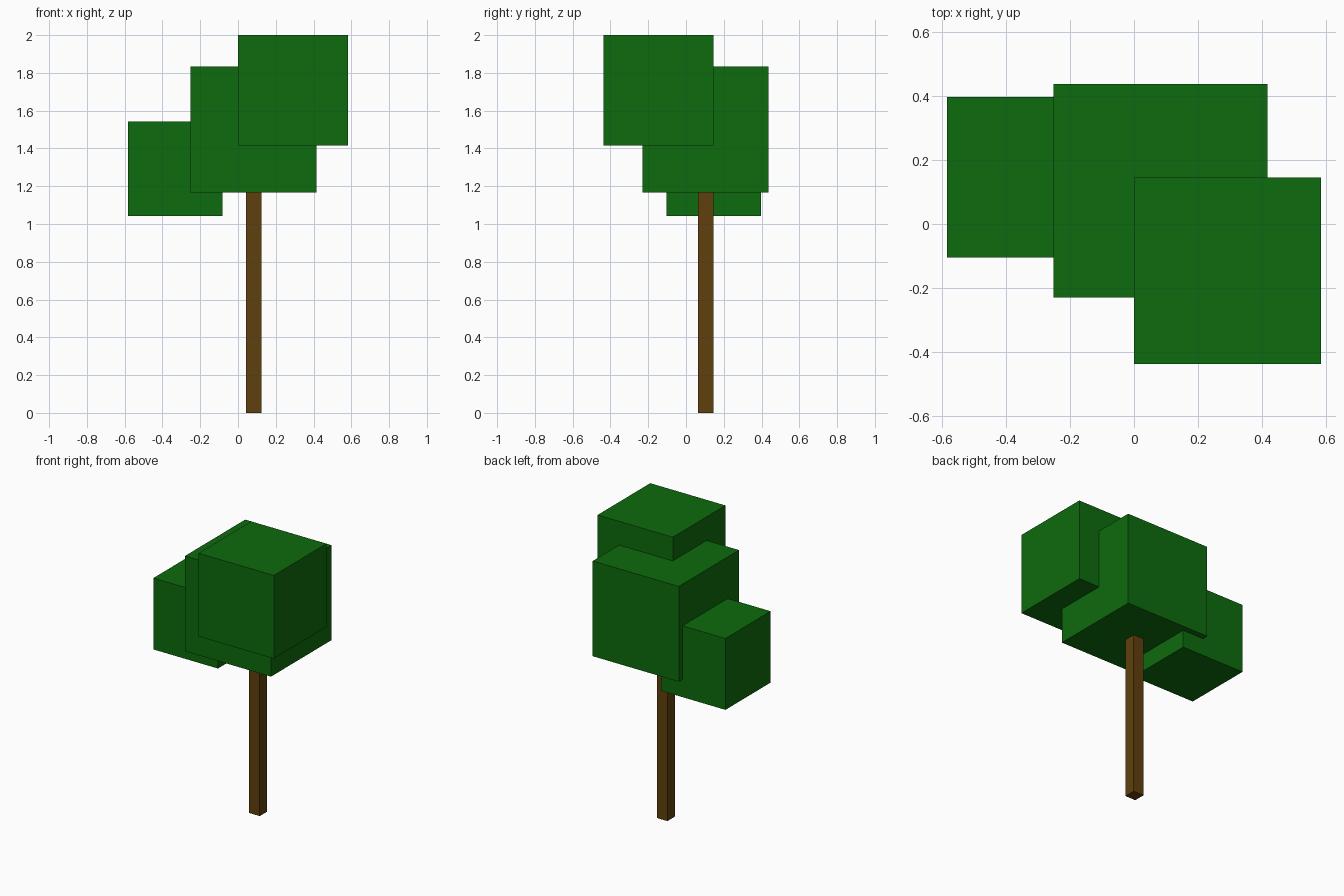
import bpy

if "Cube" in bpy.data.objects:
    bpy.data.objects.remove(bpy.data.objects["Cube"])


def material(name, rgb):
    m = bpy.data.materials.new(name)
    m.diffuse_color = (*rgb, 1.0)
    m.use_nodes = True
    m.node_tree.nodes["Principled BSDF"].inputs["Base Color"].default_value = m.diffuse_color
    return m


def box(name, center, size, mat):
    bpy.ops.mesh.primitive_cube_add(size=1, location=center)
    ob = bpy.context.object
    ob.name = name
    ob.scale = size
    bpy.ops.object.transform_apply(location=False, rotation=False, scale=True)
    ob.data.materials.append(mat)
    return ob


green = material("leaf green", (0.004, 0.147, 0.004))
brown = material("bark brown", (0.117, 0.051, 0.004))

# Square trunk, ending at the underside of the middle leaf block
TRUNK_HEIGHT = 1.167
box("trunk", (0.083, 0.104, TRUNK_HEIGHT / 2), (0.083, 0.083, TRUNK_HEIGHT), brown)

# Overlapping leaf cubes: name, centre, edge length
for name, center, edge in (
    ("leaves_middle", (0.083, 0.104, 1.5), 0.667),
    ("leaves_top", (0.292, -0.146, 1.708), 0.583),
    ("leaves_low", (-0.333, 0.146, 1.292), 0.5),
):
    box(name, center, (edge, edge, edge), green)
